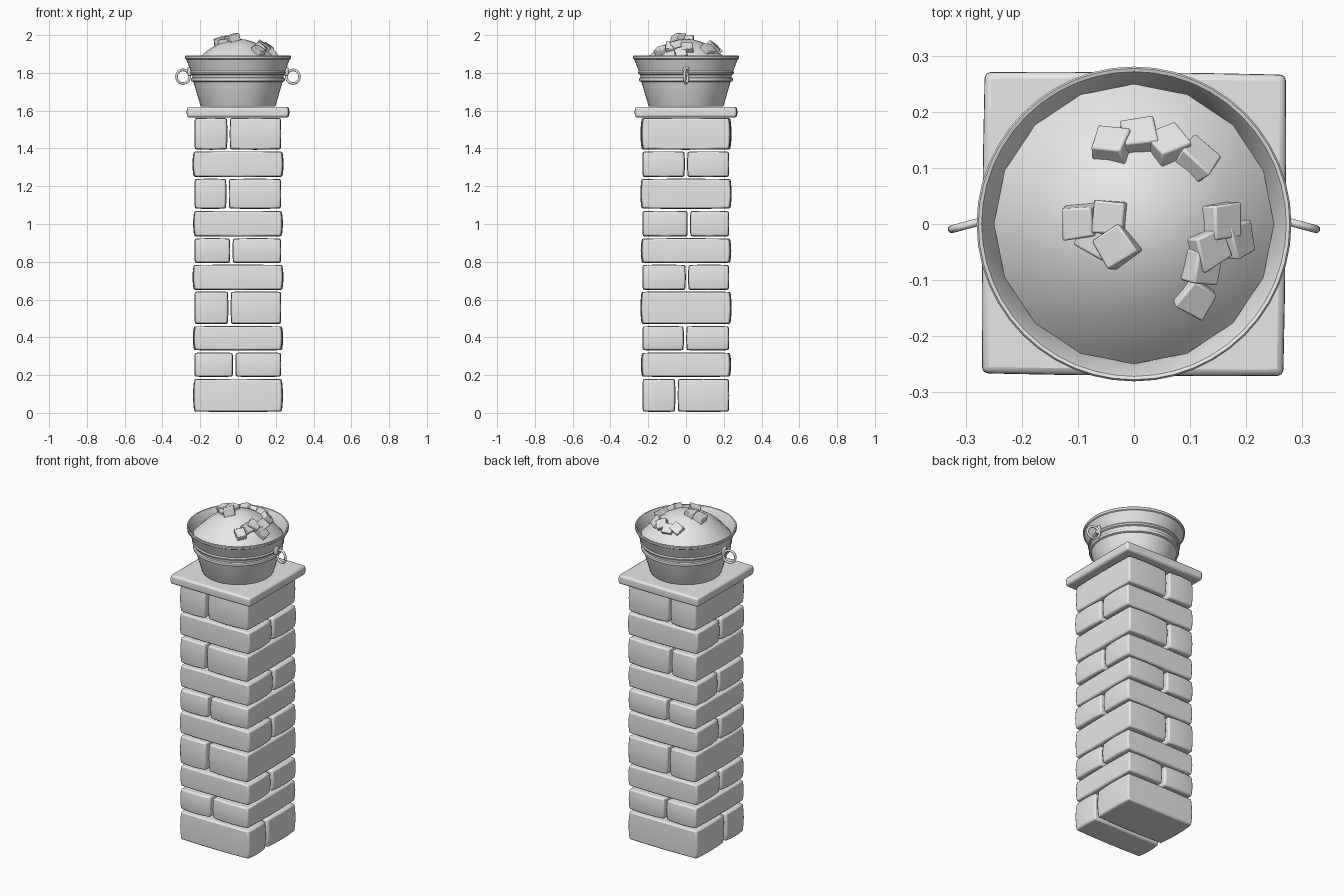
import bpy, bmesh, math, random
from mathutils import Vector, Matrix, Euler

random.seed(4)
cube = bpy.data.objects.get("Cube")
if cube:
    bpy.data.objects.remove(cube, do_unlink=True)

grey = bpy.data.materials.new("plain grey")
grey.use_nodes = True
grey.diffuse_color = (0.8, 0.8, 0.8, 1)
grey.node_tree.nodes["Principled BSDF"].inputs["Base Color"].default_value = (0.8, 0.8, 0.8, 1)


def finish(name, bm, angle=35, bevel=0):
    """Turn a bmesh into a smooth-by-angle object."""
    bmesh.ops.recalc_face_normals(bm, faces=bm.faces)
    mesh = bpy.data.meshes.new(name)
    bm.to_mesh(mesh)
    bm.free()
    mesh.materials.append(grey)
    obj = bpy.data.objects.new(name, mesh)
    bpy.context.collection.objects.link(obj)
    if bevel:
        mod = obj.modifiers.new("worn edges", "BEVEL")
        mod.width, mod.segments, mod.limit_method = bevel, 2, "ANGLE"
    bpy.ops.object.select_all(action="DESELECT")
    bpy.context.view_layer.objects.active = obj
    obj.select_set(True)
    bpy.ops.object.shade_smooth_by_angle(angle=math.radians(angle))
    return obj


def stone(name, low, high, bulge, bevel):
    """Pillow-shaped block between two corners."""
    low, high = Vector(low), Vector(high)
    mid, half = (low + high) / 2, (high - low) / 2
    bm = bmesh.new()
    bmesh.ops.create_cube(bm, size=2)
    bmesh.ops.subdivide_edges(bm, edges=bm.edges, cuts=3, use_grid_fill=True)
    for v in bm.verts:
        c = v.co.copy()
        for i in range(3):
            j, k = (i + 1) % 3, (i + 2) % 3
            shrink = bulge[i] * (c[j] ** 2 + c[k] ** 2) / 2
            v.co[i] = mid[i] + c[i] * (half[i] - shrink)
    return finish(name, bm, 35, bevel)


def lathe(name, profile, segments, angle=35):
    """Spin an (r, z) profile round the vertical axis."""
    bm = bmesh.new()
    verts = [bm.verts.new((r, 0, z)) for r, z in profile]
    edges = [bm.edges.new(pair) for pair in zip(verts, verts[1:])]
    bmesh.ops.spin(bm, geom=verts + edges, cent=(0, 0, 0), axis=(0, 0, 1),
                   angle=math.tau, steps=segments)
    bmesh.ops.remove_doubles(bm, verts=bm.verts, dist=0.0005)
    return finish(name, bm, angle)


# Pillar courses: bottom, top and position of the joint
courses = [(0.005, 0.18, -0.05), (0.19, 0.32, -0.02), (0.33, 0.46, -0.005),
           (0.47, 0.643, -0.045), (0.65, 0.785, 0.005), (0.793, 0.925, -0.035),
           (0.933, 1.07, 0.015), (1.08, 1.24, -0.055), (1.248, 1.385, 0.0),
           (1.393, 1.562, -0.05)]
for n, (z0, z1, joint) in enumerate(courses):
    for side, (a, b) in enumerate([(-0.231, joint - 0.006), (joint + 0.006, 0.229)]):
        end = 0.24 + random.uniform(-0.003, 0.002)
        if n % 2 == 0:
            low, high, bulge = (-end, a, z0), (end, b, z1), (0.012, 0.005, 0.004)
        else:
            low, high, bulge = (a, -end, z0), (b, end, z1), (0.005, 0.012, 0.004)
        stone(f"pillar_brick_{n + 1}_{'ab'[side]}", low, high, bulge, 0.008)

# Flat cap slab
cap = stone("cap_slab", (-0.271, -0.271, 1.564), (0.271, 0.271, 1.62),
            (0.004, 0.004, 0.001), 0.01)
cap.rotation_euler.z = math.radians(-0.5)

# Bucket: tapered body, raised band, flared lip and inner wall
bucket = [(0, 1.621), (0.195, 1.621), (0.2, 1.63), (0.236, 1.752), (0.246, 1.756),
          (0.249, 1.764), (0.247, 1.772), (0.24, 1.776), (0.243, 1.79), (0.252, 1.794),
          (0.254, 1.802), (0.25, 1.81), (0.258, 1.83), (0.274, 1.872), (0.28, 1.876),
          (0.281, 1.888), (0.278, 1.892), (0.272, 1.89), (0.262, 1.872), (0.245, 1.82)]
lathe("bucket", bucket, 48)

# Heaped filling
heap = [(r, 1.98 - 2.33 * r * r) for r in (0, 0.04, 0.08, 0.12, 0.16, 0.2, 0.23, 0.25)]
lathe("heaped_filling", heap, 16, 60)

# Ring handles with their brackets
for side, s in (("left", 1), ("right", -1)):
    bm = bmesh.new()
    rows = []
    for i in range(24):
        a = math.tau * i / 24
        spoke = Vector((math.cos(a), 0, math.sin(a)))
        rows.append([bm.verts.new(spoke * (0.036 + 0.007 * math.cos(math.tau * j / 8))
                                  + Vector((0, 0.007 * math.sin(math.tau * j / 8), 0)))
                     for j in range(8)])
    for i in range(24):
        for j in range(8):
            p, q = rows[i], rows[(i + 1) % 24]
            bm.faces.new((p[j], q[j], q[(j + 1) % 8], p[(j + 1) % 8]))
    ring = finish(f"{side}_ring_handle", bm, 60)
    ring.location = (s * 0.291, 0, 1.78)
    ring.rotation_euler.z = math.radians(-15 * s)
    x0, x1 = sorted((s * 0.238, s * 0.268))
    stone(f"{side}_handle_bracket", (x0, -0.016, 1.785), (x1, 0.016, 1.832),
          (0.002, 0.002, 0.002), 0.006)

# Loose lumps on the heap: x, y, turn in degrees, lift
lumps = [(-0.04, 0.14, -15, 0.006), (0.01, 0.155, 5, 0.0), (0.06, 0.14, 30, 0.008),
         (0.113, 0.115, -40, 0.004), (-0.097, 0.005, 3, 0.01), (-0.045, 0.01, -3, 0.004),
         (-0.03, -0.04, 35, 0.01), (-0.07, -0.025, -30, -0.004), (0.155, 0.005, 5, 0.01),
         (0.182, -0.028, 12, 0.002), (0.13, -0.045, 20, 0.006), (0.12, -0.075, -10, 0.004),
         (0.108, -0.13, -35, 0.004)]
for n, (x, y, turn, lift) in enumerate(lumps):
    bm = bmesh.new()
    bmesh.ops.create_cube(bm, size=1)
    for v in bm.verts:
        v.co += Vector([random.uniform(-0.07, 0.07) for _ in range(3)])
    slope = Vector((4.66 * x, 4.66 * y, 1)).normalized()
    tilt = Vector((0, 0, 1)).rotation_difference(slope).to_matrix().to_4x4()
    wobble = Euler([random.uniform(-0.2, 0.2) for _ in range(2)] + [math.radians(turn)])
    place = Matrix.Translation((x, y, 1.978 - 2.33 * (x * x + y * y) + lift))
    size = Matrix.Diagonal((0.06, 0.058, 0.042, 1))
    bm.transform(place @ tilt @ wobble.to_matrix().to_4x4() @ size)
    finish(f"lump_{n + 1}", bm, 30, 0.004)
